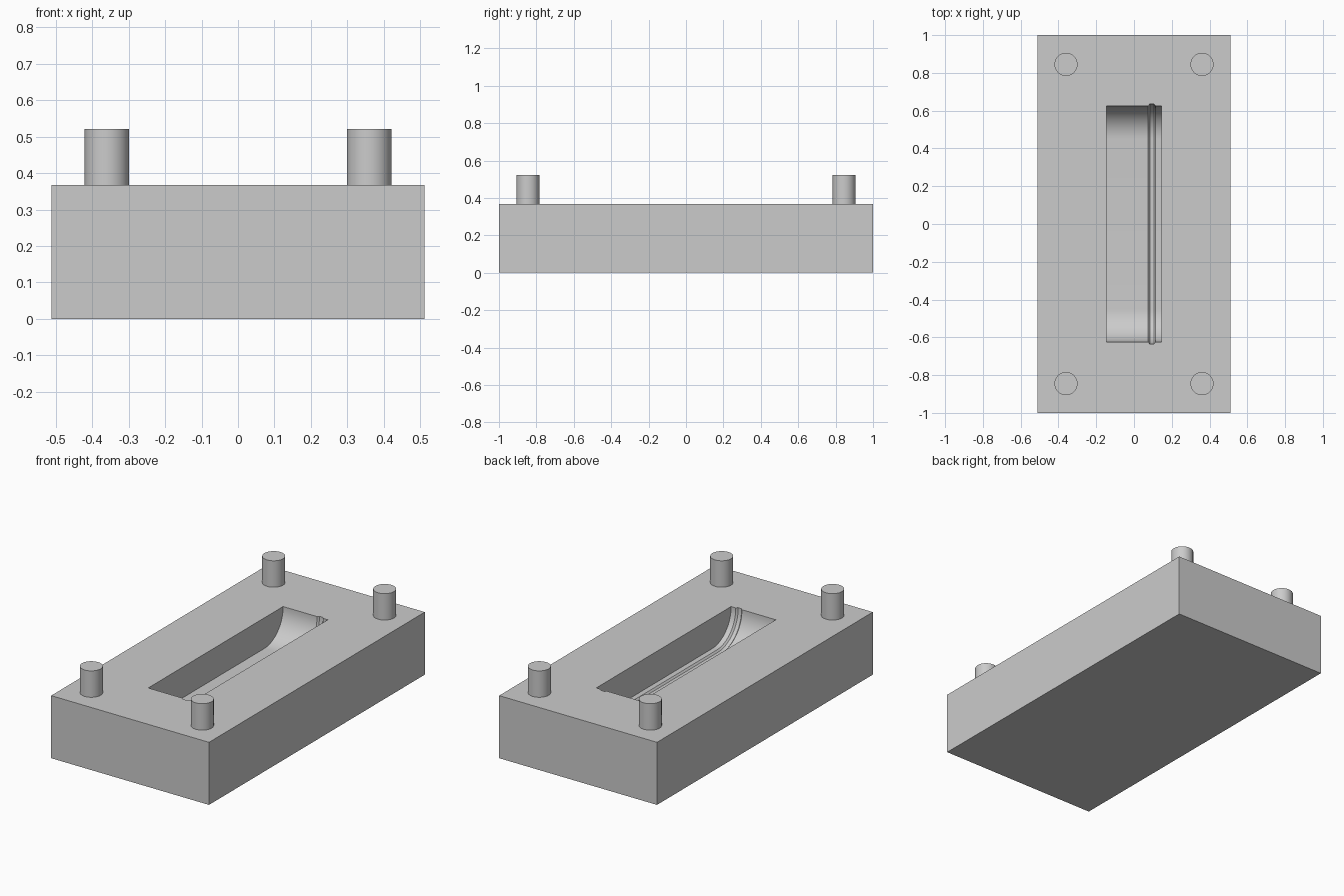
import bpy, bmesh, math

cube = bpy.data.objects.get("Cube")
if cube:
    bpy.data.objects.remove(cube, do_unlink=True)

WIDTH, LENGTH, HEIGHT = 1.024, 2.0, 0.367
POCKET_HALF, POCKET_END = 0.145, 0.625
POCKET_DEPTH, END_RADIUS = 0.18, 0.175

grey = bpy.data.materials.new("plain grey")
grey.use_nodes = True
colour = (0.6, 0.6, 0.6, 1)
grey.diffuse_color = colour
grey.node_tree.nodes["Principled BSDF"].inputs["Base Color"].default_value = colour


def make_object(name, bm):
    bmesh.ops.recalc_face_normals(bm, faces=bm.faces[:])
    mesh = bpy.data.meshes.new(name)
    bm.to_mesh(mesh)
    bm.free()
    mesh.materials.append(grey)
    obj = bpy.data.objects.new(name, mesh)
    bpy.context.collection.objects.link(obj)
    return obj


def smooth(obj):
    bpy.ops.object.select_all(action="DESELECT")
    obj.select_set(True)
    bpy.context.view_layer.objects.active = obj
    bpy.ops.object.shade_smooth_by_angle(angle=math.radians(30))


def pocket_profile(outset, steps=16):
    """Trough outline in the y-z plane: straight floor, quarter-round ends."""
    radius = END_RADIUS + outset
    centre_y = POCKET_END - END_RADIUS
    centre_z = HEIGHT - POCKET_DEPTH + END_RADIUS
    half = [(centre_y + radius * math.sin(a), centre_z - radius * math.cos(a))
            for a in (math.pi / 2 * i / steps for i in range(steps + 1))]
    half.append((centre_y + radius, HEIGHT + 0.1))
    return [(-y, z) for y, z in reversed(half)] + half


# Base block
bm = bmesh.new()
bmesh.ops.create_cube(bm, size=1)
bmesh.ops.scale(bm, vec=(WIDTH, LENGTH, HEIGHT), verts=bm.verts)
bmesh.ops.translate(bm, vec=(0, 0, HEIGHT / 2), verts=bm.verts)
block = make_object("base_block", bm)

# Pocket cutter: trough lofted along x, with a shallow groove near one side
stations = [(-POCKET_HALF, 0), (0.075, 0), (0.084, 0.01),
            (0.106, 0.01), (0.115, 0), (POCKET_HALF, 0)]
bm = bmesh.new()
rings = [[bm.verts.new((x, y, z)) for y, z in pocket_profile(outset)]
         for x, outset in stations]
for a, b in zip(rings, rings[1:]):
    for i in range(len(a)):
        j = (i + 1) % len(a)
        bm.faces.new((a[i], a[j], b[j], b[i]))
bm.faces.new(rings[0])
bm.faces.new(rings[-1])
cutter = make_object("pocket_cutter", bm)
cutter.hide_render = True

# Cut the pocket and remove the helper
cut = block.modifiers.new("pocket", "BOOLEAN")
cut.operation = "DIFFERENCE"
cut.solver = "EXACT"
cut.object = cutter
bpy.context.view_layer.objects.active = block
block.select_set(True)
bpy.ops.object.modifier_apply(modifier=cut.name)
bpy.data.objects.remove(cutter, do_unlink=True)
smooth(block)

# Alignment pegs at the four corners
for x, side in ((-0.36, "right"), (0.36, "left")):
    for y, end in ((-0.845, "front"), (0.845, "back")):
        bm = bmesh.new()
        bmesh.ops.create_cone(bm, cap_ends=True, segments=48,
                              radius1=0.061, radius2=0.061, depth=0.155)
        bmesh.ops.translate(bm, vec=(x, y, HEIGHT + 0.0775), verts=bm.verts)
        smooth(make_object(f"{end}_{side}_peg", bm))
